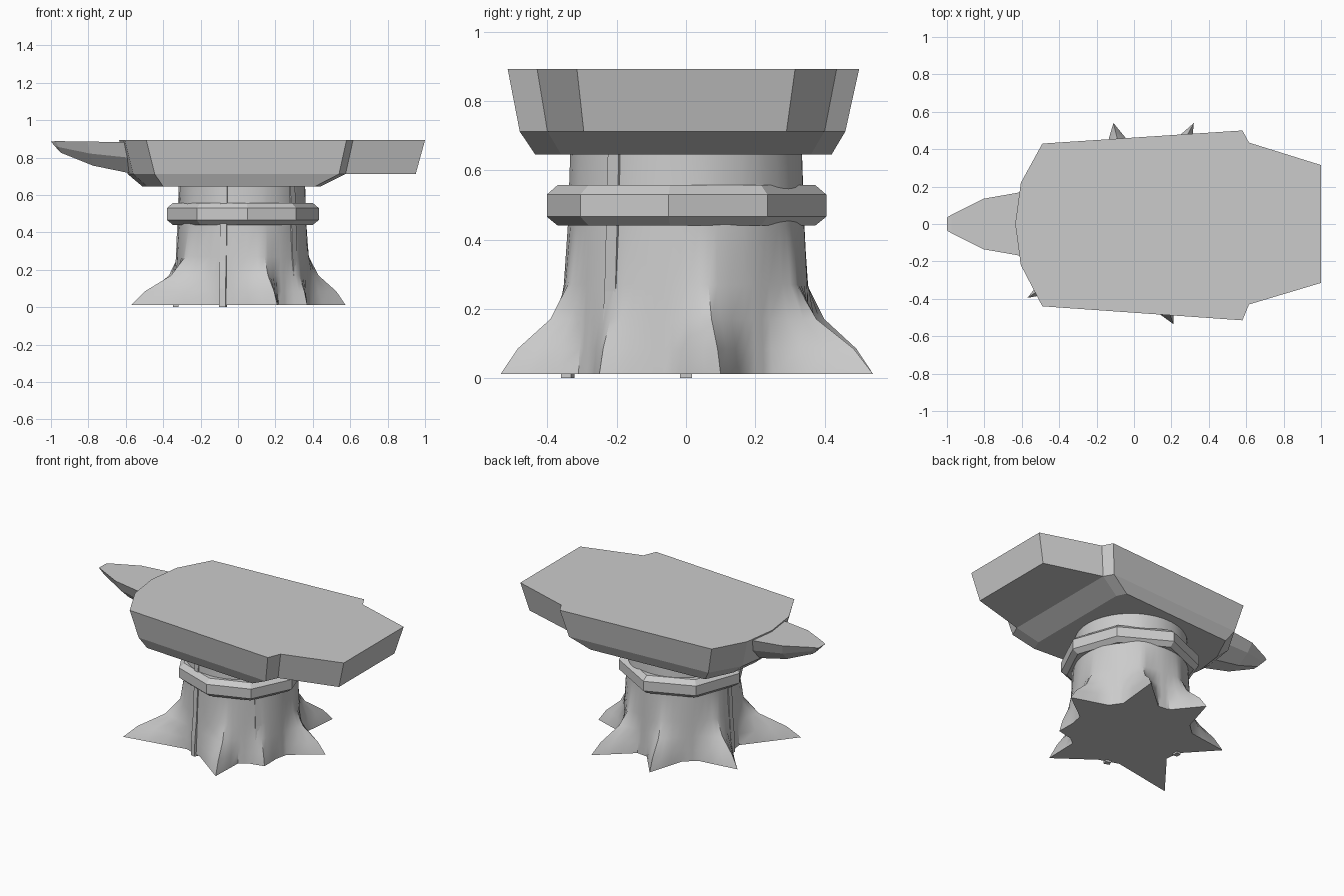
import bpy, math

if "Cube" in bpy.data.objects:
    bpy.data.objects.remove(bpy.data.objects["Cube"])

def loft(name, rings, smooth=None, closed=False):
    """Skin a list of equal-length vertex rings; cap the ends or close into a torus."""
    n = len(rings[0])
    verts = [p for r in rings for p in r]
    m = len(rings)
    faces = []
    for k in range(m if closed else m - 1):
        a, b = k * n, ((k + 1) % m) * n
        faces += [(a + i, a + (i + 1) % n, b + (i + 1) % n, b + i) for i in range(n)]
    if not closed:
        faces += [tuple(reversed(range(n))), tuple(range((m - 1) * n, m * n))]
    me = bpy.data.meshes.new(name)
    me.from_pydata(verts, [], faces)
    ob = bpy.data.objects.new(name, me)
    bpy.context.collection.objects.link(ob)
    bpy.ops.object.select_all(action='DESELECT')
    ob.select_set(True)
    bpy.context.view_layer.objects.active = ob
    bpy.ops.object.mode_set(mode='EDIT')
    bpy.ops.mesh.select_all(action='SELECT')
    bpy.ops.mesh.normals_make_consistent(inside=False)
    bpy.ops.object.mode_set(mode='OBJECT')
    if smooth:
        bpy.ops.object.shade_smooth_by_angle(angle=math.radians(smooth))
    return ob

def flat(points, z):
    return [(x, y, z) for x, y in points]

# Anvil body: three outlines from underside to face
body_low = [(-.51, 0), (-.485, -.19), (-.40, -.385), (.41, -.435), (.44, -.36),
            (.44, .36), (.41, .42), (-.40, .37), (-.485, .19)]
body_mid = [(-.59, 0), (-.56, -.205), (-.445, -.41), (.54, -.48), (.575, -.40),
            (.575, .40), (.54, .46), (-.445, .40), (-.56, .205)]
body_top = [(-.635, 0), (-.605, -.22), (-.49, -.44), (.58, -.515), (.615, -.43),
            (.615, .435), (.58, .50), (-.49, .43), (-.605, .22)]
loft("anvil_body", [flat(body_low, .645), flat(body_mid, .712), flat(body_top, .893)])

# Heel: tapered block
loft("anvil_heel", [
    flat([(.50, -.405), (.575, -.40), (.95, -.295), (.95, .29), (.575, .40), (.50, .405)], .712),
    flat([(.50, -.435), (.615, -.43), (1.0, -.315), (1.0, .315), (.615, .435), (.50, .435)], .893)])

# Horn: sections (x at top, x at bottom, half width, top z, bottom z)
horn = []
for xt, xb, w, zt, zb in [(-.53, -.53, .18, .882, .71), (-.605, -.605, .17, .882, .722),
                          (-.805, -.775, .135, .886, .757), (-.975, -.945, .05, .888, .825),
                          (-1.0, -.965, .035, .885, .845)]:
    xm, zm = (xt + xb) / 2, (zt + zb) / 2
    horn.append([(xt, w, zt), (xm, .82 * w, zm), (xb, .35 * w, zb),
                 (xb, -.35 * w, zb), (xm, -.82 * w, zm), (xt, -w, zt)])
loft("anvil_horn", horn)

# Collar: slightly uneven octagonal band with bevelled edges
octagon = [(.432, -.05), (.31, -.305), (.05, -.402), (-.22, -.305),
           (-.38, -.02), (-.27, .28), (.03, .405), (.33, .235)]
CX, TRUNK = .024, .342
def collar_ring(s, z):
    return [(CX + (x - CX) * s, y * s, z) for x, y in octagon]
loft("collar", [collar_ring(.80, .44), collar_ring(.92, .44), collar_ring(1, .466),
                collar_ring(1, .53), collar_ring(.92, .558), collar_ring(.80, .558)], closed=True)

# Stump: star-shaped root outline fading up into a round trunk
tips = [(.575, .10), (.32, .54), (-.11, .54), (-.52, .20), (-.57, -.395), (.21, -.535), (.37, -.25)]
star = []
for i, (x, y) in enumerate(tips):
    nx, ny = tips[(i + 1) % len(tips)]
    a = math.atan2(y, x - CX)
    gap = (math.atan2(ny, nx - CX) - a) % math.tau
    star.append((x, y))
    for t in (.36, .64):
        star.append((CX + .365 * math.cos(a + gap * t), .365 * math.sin(a + gap * t)))
outline = []
for i, (x, y) in enumerate(star):
    nx, ny = star[(i + 1) % len(star)]
    outline += [(x + (nx - x) * t / 3, y + (ny - y) * t / 3) for t in range(3)]

def trunk_ring(z, flare, radius):
    ring = []
    for x, y in outline:
        d = math.hypot(x - CX, y)
        r = radius + (d - radius) * flare
        ring.append((CX + (x - CX) / d * r, y / d * r, z))
    return ring
loft("stump", [trunk_ring(z, f, r) for z, f, r in
               [(.012, 1, .35), (.085, .76, .35), (.17, .30, .35), (.27, .05, .35),
                (.44, 0, TRUNK), (.65, 0, .335)]], smooth=40)

# Bark strips: thin raised ribs running up the trunk
for name, deg, width, foot in [("front_bark_strip", 253, .036, 0), ("left_bark_strip", 180, .036, 0),
                               ("right_bark_strip", 322, .04, .012)]:
    a = math.radians(deg)
    c, s = math.cos(a), math.sin(a)
    rings = []
    for z, r in [(foot, .372), (.10, .37), (.25, .357), (.44, .349), (.648, .341)]:
        rings.append([(CX + c * q - s * w, s * q + c * w, z) for q, w in
                      [(r, -width / 2), (r, width / 2), (r - .03, width / 2), (r - .03, -width / 2)]])
    loft(name, rings)
